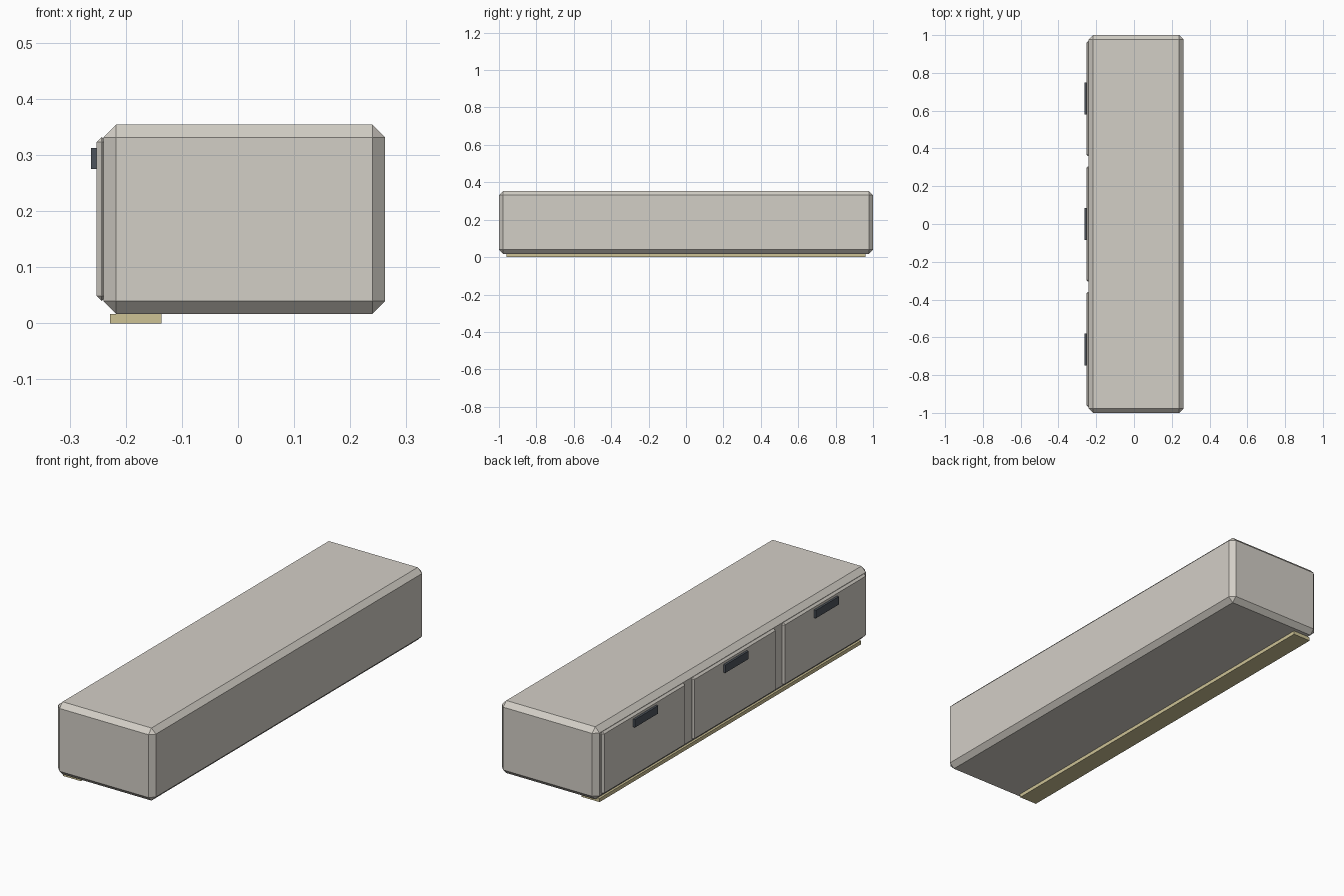
import bpy, bmesh

if "Cube" in bpy.data.objects:
    bpy.data.objects.remove(bpy.data.objects["Cube"])


def material(name, rgb):
    m = bpy.data.materials.new(name)
    m.diffuse_color = (*rgb, 1.0)
    m.use_nodes = True
    m.node_tree.nodes["Principled BSDF"].inputs["Base Color"].default_value = m.diffuse_color
    return m


def box(name, x, y, z, mat, chamfer=0.0):
    """Box from (min, max) ranges, with an optional single-segment chamfer."""
    bm = bmesh.new()
    bmesh.ops.create_cube(bm, size=1.0)
    for v in bm.verts:
        v.co = [(lo + hi) / 2 + c * (hi - lo) for c, (lo, hi) in zip(v.co, (x, y, z))]
    if chamfer:
        bmesh.ops.bevel(bm, geom=bm.edges[:], offset=chamfer, segments=1,
                        affect='EDGES', clamp_overlap=True)
    bmesh.ops.recalc_face_normals(bm, faces=bm.faces[:])
    mesh = bpy.data.meshes.new(name)
    bm.to_mesh(mesh)
    bm.free()
    mesh.materials.append(mat)
    ob = bpy.data.objects.new(name, mesh)
    bpy.context.collection.objects.link(ob)
    return ob


stone = material("warm_grey", (0.65, 0.62, 0.565))
metal = material("dark_slate", (0.074, 0.088, 0.107))
wood = material("pale_tan", (0.61, 0.54, 0.30))

# Long chamfered cabinet
box("cabinet_body", (-0.24, 0.262), (-1.0, 1.0), (0.017, 0.354), stone, 0.0225)

# Plinth strip under the drawer side
box("plinth_strip", (-0.228, -0.136), (-0.96, 0.96), (0.0, 0.017), wood)

# Three drawer fronts with handles, facing -x
for i, y in enumerate((-0.664, 0.0, 0.664), 1):
    box(f"drawer_front_{i}", (-0.252, -0.234), (y - 0.305, y + 0.305),
        (0.04, 0.332), stone, 0.0088)
    box(f"drawer_handle_{i}", (-0.262, -0.25), (y - 0.085, y + 0.085),
        (0.275, 0.312), metal)
